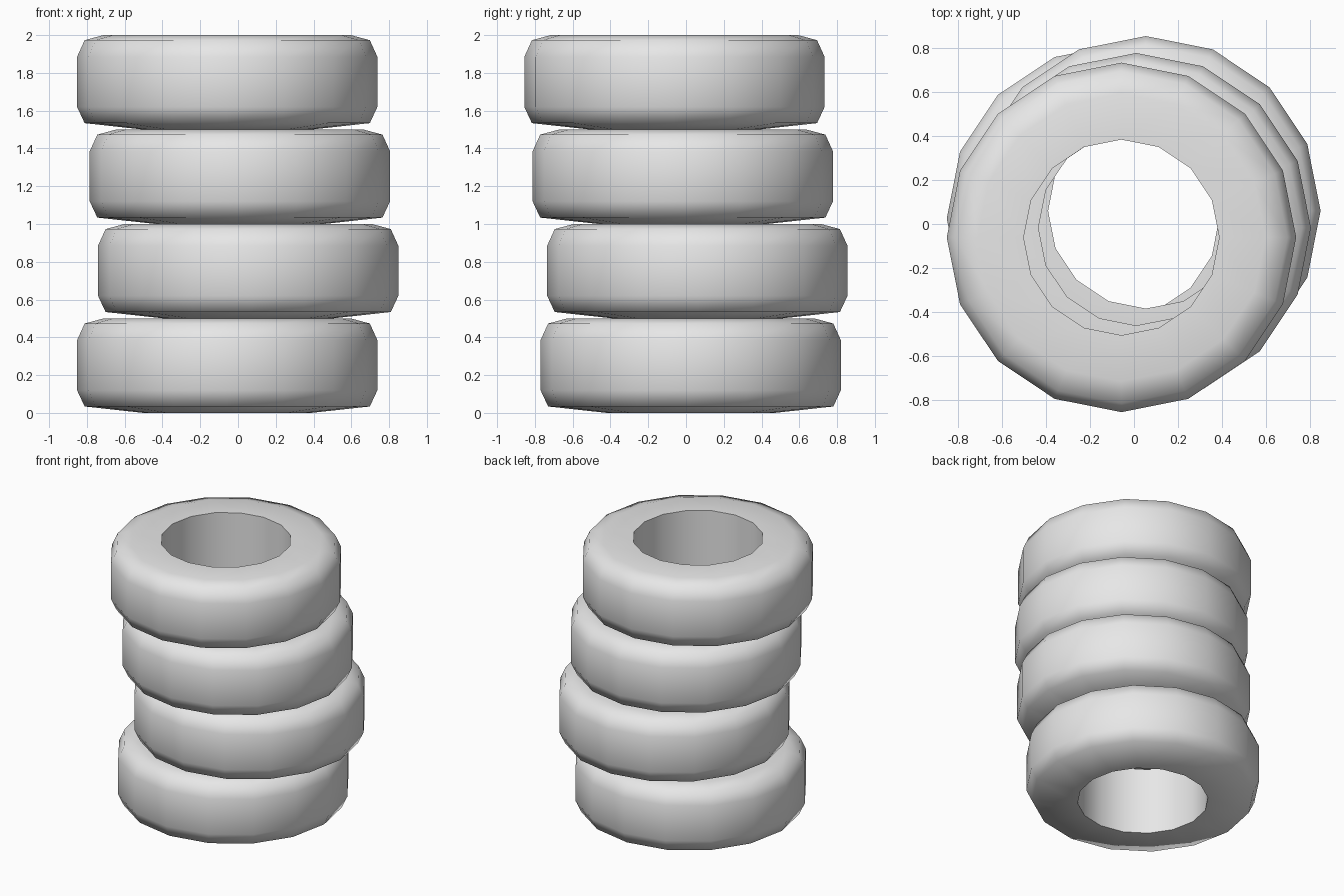
import bpy
import bmesh
import math
from mathutils import Vector

cube = bpy.data.objects.get("Cube")
if cube:
    bpy.data.objects.remove(cube, do_unlink=True)

SIDES = 16
HEIGHT = 0.5

# Plain grey rubber
rubber = bpy.data.materials.new("grey_rubber")
rubber.use_nodes = True
grey = (0.8, 0.8, 0.8, 1.0)
rubber.diffuse_color = grey
rubber.node_tree.nodes["Principled BSDF"].inputs["Base Color"].default_value = grey

# Cross-section as (radius, height), closed around the hole
PROFILE = [
    (0.445, 0.0), (0.755, 0.034), (0.795, 0.12), (0.795, 0.385),
    (0.755, 0.473), (0.655, 0.5), (0.445, 0.5),
]


def make_tyre(name, x, y, z):
    bm = bmesh.new()
    verts = [bm.verts.new((r, 0, h)) for r, h in PROFILE]
    edges = [bm.edges.new((a, b)) for a, b in zip(verts, verts[1:] + verts[:1])]
    bmesh.ops.spin(bm, geom=verts + edges, cent=Vector(), axis=Vector((0, 0, 1)),
                   angle=math.tau, steps=SIDES, use_merge=False)
    bmesh.ops.remove_doubles(bm, verts=bm.verts[:], dist=0.0005)
    bmesh.ops.recalc_face_normals(bm, faces=bm.faces[:])
    mesh = bpy.data.meshes.new(name)
    bm.to_mesh(mesh)
    bm.free()
    mesh.materials.append(rubber)
    tyre = bpy.data.objects.new(name, mesh)
    tyre.location = (x, y, z)
    bpy.context.collection.objects.link(tyre)

    # Rounded shoulders stay smooth, the rim of the hole stays sharp
    bpy.ops.object.select_all(action="DESELECT")
    tyre.select_set(True)
    bpy.context.view_layer.objects.active = tyre
    bpy.ops.object.shade_smooth_by_angle(angle=math.radians(75))


# Loosely stacked tyres, bottom to top
STACK = [
    ("bottom_tyre", -0.057, 0.025),
    ("lower_middle_tyre", 0.054, 0.06),
    ("upper_middle_tyre", 0.01, -0.017),
    ("top_tyre", -0.057, -0.061),
]
for level, (name, x, y) in enumerate(STACK):
    make_tyre(name, x, y, level * HEIGHT)
